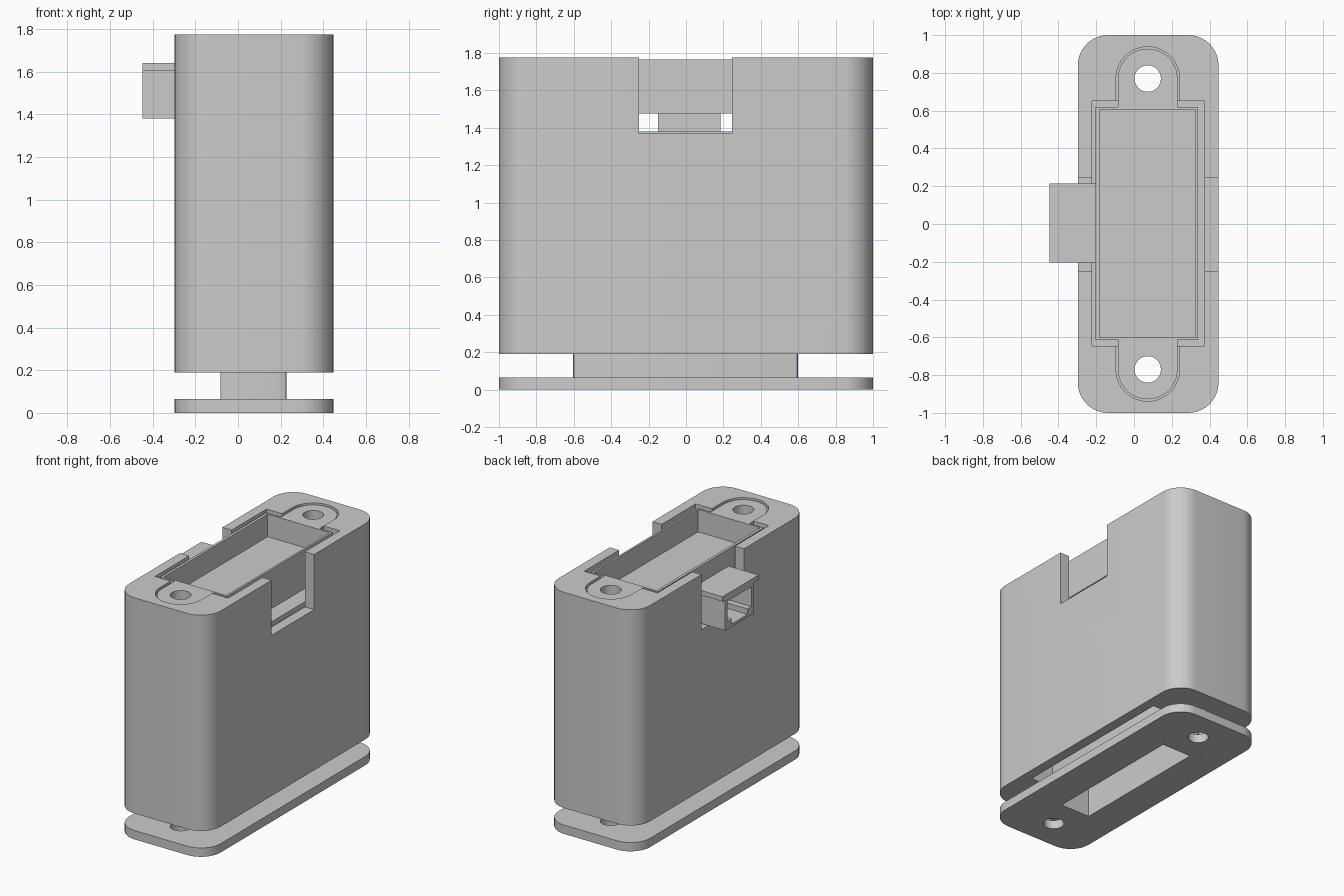
import bpy
import math
from mathutils import Vector

if "Cube" in bpy.data.objects:
    bpy.data.objects.remove(bpy.data.objects["Cube"])

CX = 0.07      # centre line of the case in x
HOLE_Y = 0.77  # screw positions


def prism(name, pts, z0, z1):
    n = len(pts)
    verts = [(x, y, z) for z in (z0, z1) for x, y in pts]
    faces = [list(range(n))[::-1], list(range(n, 2 * n))]
    faces += [[i, (i + 1) % n, n + (i + 1) % n, n + i] for i in range(n)]
    me = bpy.data.meshes.new(name)
    me.from_pydata(verts, [], faces)
    ob = bpy.data.objects.new(name, me)
    bpy.context.collection.objects.link(ob)
    return ob


def rect(x0, x1, y0, y1, r=0.0, seg=10):
    if r == 0:
        return [(x0, y0), (x1, y0), (x1, y1), (x0, y1)]
    pts = []
    corners = [(x1 - r, y1 - r), (x0 + r, y1 - r), (x0 + r, y0 + r), (x1 - r, y0 + r)]
    for q, (cx, cy) in enumerate(corners):
        for i in range(seg + 1):
            a = math.pi / 2 * (q + i / seg)
            pts.append((cx + r * math.cos(a), cy + r * math.sin(a)))
    return pts


def circle(x, y, r, n=32):
    return [(x + r * math.cos(2 * math.pi * i / n), y + r * math.sin(2 * math.pi * i / n)) for i in range(n)]


def ear(r, s, y_in):
    # tongue with a round end at the screw position
    pts = [(CX + r * math.cos(math.pi * i / 20), HOLE_Y + r * math.sin(math.pi * i / 20)) for i in range(21)]
    pts += [(CX - r, y_in), (CX + r, y_in)]
    return pts if s > 0 else [(x, -y) for x, y in reversed(pts)]


def boolean(ob, other, op='DIFFERENCE'):
    m = ob.modifiers.new(op.title(), 'BOOLEAN')
    m.operation, m.object, m.solver = op, other, 'EXACT'
    bpy.context.view_layer.objects.active = ob
    bpy.ops.object.modifier_apply(modifier=m.name)
    bpy.data.objects.remove(other)


def cut(ob, pts, z0, z1):
    boolean(ob, prism("cutter", pts, z0, z1))


def join(ob, pts, z0, z1):
    boolean(ob, prism("addition", pts, z0, z1), 'UNION')


outline = rect(-0.30, 0.445, -1, 1, 0.16)

# Case body: through cavity, ear pockets, screw holes and side notches
body = prism("case_body", outline, 0.19, 1.775)
cut(body, rect(-0.225, 0.37, -0.645, 0.65), 0.1, 1.9)
for s in (1, -1):
    cut(body, ear(0.168, s, 0.60), 1.60, 1.9)
    cut(body, circle(CX, s * HOLE_Y, 0.07), 0.1, 1.9)
cut(body, rect(-0.6, 0.6, -0.25, 0.245), 1.37, 1.9)

# Bottom lid with hollow plug
lid = prism("bottom_lid", outline, 0, 0.065)
for s in (1, -1):
    cut(lid, circle(CX, s * HOLE_Y, 0.07), -0.1, 0.2)
    for t in (1, -1):
        cut(lid, circle(CX + t * 0.17, s * 0.605, 0.008, 8), -0.1, 0.2)
join(lid, rect(CX - 0.155, CX + 0.155, -0.605, 0.60, 0.012, 3), 0.03, 0.45)
cut(lid, rect(CX - 0.12, CX + 0.12, -0.54, 0.54), -0.1, 0.41)

# Top tray with two screw ears
tray = prism("top_tray", rect(-0.205, 0.335, -0.615, 0.62), 1.475, 1.765)
for s in (1, -1):
    join(tray, ear(0.158, s, 0.58), 1.61, 1.765)
    cut(tray, circle(CX, s * HOLE_Y, 0.07), 1.5, 1.9)
cut(tray, rect(-0.185, 0.32, -0.60, 0.605), 1.60, 1.9)

# Circuit board under the tray
board = prism("circuit_board", rect(-0.205, 0.335, -0.60, 0.60), 1.345, 1.38)

# Side connector: socket open towards -x, with a wider cover plate
socket = prism("connector_socket", rect(-0.45, -0.20, -0.15, 0.185), 1.38, 1.605)
cut(socket, rect(-0.5, -0.25, -0.12, 0.155), 1.44, 1.585)
cut(socket, rect(-0.5, -0.25, -0.075, 0.11), 1.40, 1.45)
cover = prism("connector_cover", rect(-0.45, -0.20, -0.205, 0.215), 1.605, 1.64)

# Smooth rounded corners, keep hard edges
for ob in (body, lid, tray):
    bpy.ops.object.select_all(action='DESELECT')
    ob.select_set(True)
    bpy.context.view_layer.objects.active = ob
    bpy.ops.object.shade_smooth_by_angle(angle=math.radians(30))

# Centre the model on x = 0
low = min((o.matrix_world @ Vector(c)).x for o in bpy.context.scene.objects for c in o.bound_box)
high = max((o.matrix_world @ Vector(c)).x for o in bpy.context.scene.objects for c in o.bound_box)
for ob in bpy.context.scene.objects:
    ob.location.x -= (low + high) / 2
